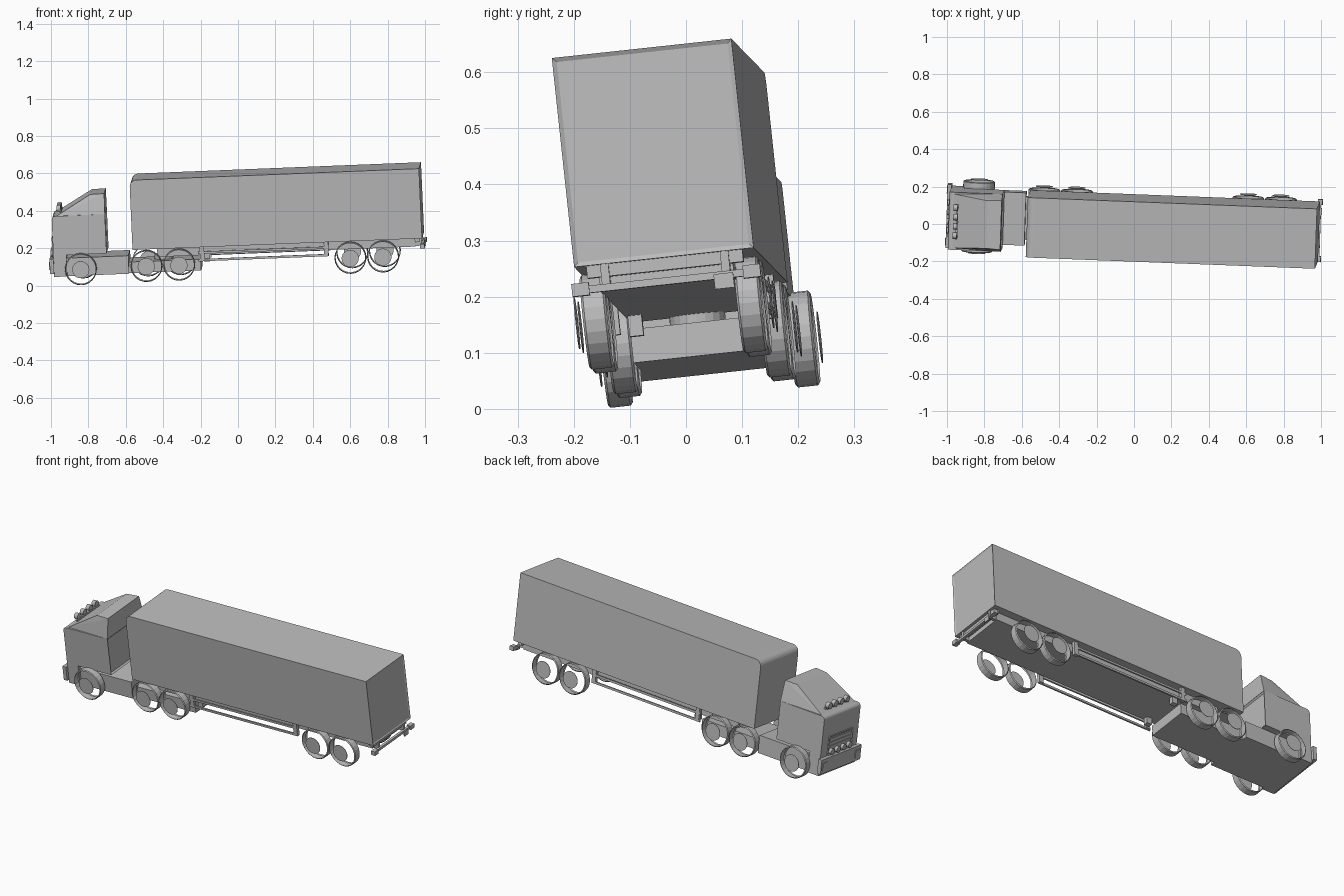
import bpy, bmesh, math
from mathutils import Matrix, Vector

cube = bpy.data.objects.get("Cube")
if cube:
    bpy.data.objects.remove(cube, do_unlink=True)

# Single grey finish
grey = bpy.data.materials.new("plain_grey")
grey.use_nodes = True
grey.diffuse_color = (0.5, 0.5, 0.5, 1)
grey.node_tree.nodes["Principled BSDF"].inputs["Base Color"].default_value = (0.5, 0.5, 0.5, 1)

# Tilted truck frame: length towards the tail, width, height
LONG = Vector((0.9985, -0.039, 0.04)).normalized()
WIDE = Vector((-0.044, -0.106, 0.993)).cross(LONG).normalized()
TALL = LONG.cross(WIDE)
FRAME = Matrix((LONG, WIDE, TALL)).transposed().to_4x4() @ Matrix.Translation((0, 0.024, 0))


def finish(name, bm, fix_normals=True):
    if fix_normals:
        bmesh.ops.recalc_face_normals(bm, faces=bm.faces)
    mesh = bpy.data.meshes.new(name)
    bm.to_mesh(mesh)
    bm.free()
    mesh.materials.append(grey)
    ob = bpy.data.objects.new(name, mesh)
    ob.matrix_world = FRAME
    bpy.context.collection.objects.link(ob)
    return ob


def box_bm(x, y, z):
    """Box between pairs of limits."""
    bm = bmesh.new()
    size = [b - a for a, b in (x, y, z)]
    mid = [(a + b) / 2 for a, b in (x, y, z)]
    bmesh.ops.create_cube(bm, size=1, matrix=Matrix.Translation(mid) @ Matrix.Diagonal((*size, 1)))
    return bm


def box(name, x, y, z):
    return finish(name, box_bm(x, y, z))


def prism_bm(profile, half):
    """Side profile extruded across the width."""
    bm = bmesh.new()
    face = bm.faces.new([bm.verts.new((x, -half, z)) for x, z in profile])
    out = bmesh.ops.extrude_face_region(bm, geom=[face])
    moved = [g for g in out["geom"] if isinstance(g, bmesh.types.BMVert)]
    bmesh.ops.translate(bm, verts=moved, vec=(0, 2 * half, 0))
    bmesh.ops.recalc_face_normals(bm, faces=bm.faces)
    return bm


def rounded_profile(x0, x1, z0, z1, r):
    """Rectangle whose front upper corner is rounded."""
    arc = [(x0 + r - r * math.cos(t * math.pi / 12), z1 - r + r * math.sin(t * math.pi / 12))
           for t in range(7)]
    return [(x0, z0)] + arc + [(x1, z1), (x1, z0)]


def inset_end(bm, direction, border, depth):
    """Frame the flat end facing the direction with a shallow recess."""
    ends = [f for f in bm.faces if f.normal.dot(direction) > 0.99]
    bmesh.ops.inset_region(bm, faces=ends, thickness=border)
    for v in {v for f in ends for v in f.verts}:
        v.co -= direction * depth


def drum(name, centre, radius, length, axis, sides=16):
    bm = bmesh.new()
    turn = Vector((0, 0, 1)).rotation_difference(Vector(axis)).to_matrix().to_4x4()
    bmesh.ops.create_cone(bm, cap_ends=True, segments=sides, radius1=radius, radius2=radius,
                          depth=length, matrix=Matrix.Translation(centre) @ turn)
    return finish(name, bm)


def wheel(name, x, y, hub_y, z=0.138, sides=24):
    """Open tread band with a separate flat hub disc outside it."""
    bm = bmesh.new()
    rings = []
    for dy, r in ((-0.022, 0.08), (-0.018, 0.085), (0.018, 0.085), (0.022, 0.08)):
        rings.append([bm.verts.new((x + r * math.cos(a), y + dy, z + r * math.sin(a)))
                      for a in (2 * math.pi * i / sides for i in range(sides))])
    for a, b in zip(rings, rings[1:]):
        for i in range(sides):
            j = (i + 1) % sides
            bm.faces.new((a[i], b[i], b[j], a[j]))
    finish(name + "_tyre", bm, False)
    drum(name + "_hub", (x, hub_y, z), 0.046, 0.002, (0, 1, 0), sides)


# Trailer body with rounded nose edge and framed rear doors
bm = prism_bm(rounded_profile(-0.55, 1.0, 0.229, 0.604, 0.035), 0.161)
inset_end(bm, Vector((1, 0, 0)), 0.011, 0.004)
finish("trailer_body", bm)
box("trailer_subframe", (-0.42, 0.96), (-0.12, 0.12), (0.182, 0.2295))
box("rear_cross_beam", (0.96, 0.985), (-0.14, 0.14), (0.207, 0.2295))

# Rear bumper, lamps and blank plate
box("rear_bumper", (0.99, 1.005), (-0.168, 0.168), (0.18, 0.193))
box("rear_plate", (1.005, 1.01), (0.085, 0.12), (0.162, 0.189))
for side, s in (("right", -1), ("left", 1)):
    box(f"rear_lamp_{side}", (0.988, 1.013), sorted((s * 0.138, s * 0.169)), (0.176, 0.199))
    box(f"bumper_bracket_{side}", (0.94, 0.995), sorted((s * 0.1, s * 0.115)), (0.185, 0.23))

    # Side guards: two rails between hanging posts
    for level, z in (("upper", 0.198), ("lower", 0.158)):
        box(f"side_rail_{level}_{side}", (-0.2, 0.49), sorted((s * 0.142, s * 0.15)), (z - 0.006, z + 0.006))
    for end, x in (("front", -0.18), ("rear", 0.485)):
        box(f"guard_post_{end}_{side}", (x - 0.012, x + 0.012), sorted((s * 0.132, s * 0.15)), (0.152, 0.23))
    box(f"landing_leg_{side}", (-0.17, -0.14), sorted((s * 0.09, s * 0.115)), (0.145, 0.19))

    # Wheels
    wheel(f"front_wheel_{side}", -0.83, s * 0.168, s * 0.198)
    for i, x in enumerate((-0.48, -0.305, 0.612, 0.787)):
        wheel(f"rear_wheel_{i + 1}_{side}", x, s * 0.138, s * 0.174)

# Tractor chassis and coupling
box("chassis_front", (-0.975, -0.575), (-0.142, 0.142), (0.1, 0.197))
box("chassis_rear", (-0.58, -0.19), (-0.115, 0.115), (0.1, 0.16))
drum("coupling_disc", (-0.39, 0, 0.171), 0.05, 0.024, (0, 0, 1), 20)

# Cab body with recessed rear wall
bm = prism_bm(rounded_profile(-0.975, -0.69, 0.215, 0.426, 0.02), 0.155)
inset_end(bm, Vector((1, 0, 0)), 0.012, 0.008)
finish("cab_body", bm)
box("cab_lower", (-0.975, -0.905), (-0.155, 0.155), (0.1, 0.216))

# Sloped roof fairing
bm = bmesh.new()
for x, half, z in ((-0.95, 0.145, 0.425), (-0.69, 0.155, 0.425), (-0.765, 0.128, 0.533), (-0.69, 0.133, 0.535)):
    for s in (-1, 1):
        bm.verts.new((x, s * half, z))
bmesh.ops.convex_hull(bm, input=bm.verts)
bmesh.ops.dissolve_limit(bm, angle_limit=0.02, verts=bm.verts, edges=bm.edges)
finish("roof_fairing", bm)

# Front bumper and grille
box("front_bumper", (-0.996, -0.974), (-0.17, 0.17), (0.118, 0.198))
bm = box_bm((-0.982, -0.974), (-0.1, 0.1), (0.2, 0.305))
bmesh.ops.recalc_face_normals(bm, faces=bm.faces)
inset_end(bm, Vector((-1, 0, 0)), 0.008, 0.005)
finish("grille", bm)
for i in range(3):
    z = 0.245 + i * 0.02
    box(f"grille_bar_{i + 1}", (-0.981, -0.976), (-0.09, 0.09), (z, z + 0.006))

# Rows of round lamps on grille and roof
box("roof_lamp_bar", (-0.935, -0.925), (-0.095, 0.095), (0.44, 0.449))
for i in range(4):
    y = (i - 1.5) * 0.05
    drum(f"grille_lamp_{i + 1}", (-0.985, y, 0.219), 0.016, 0.016, (1, 0, 0))
    drum(f"roof_lamp_{i + 1}", (-0.938, y, 0.459), 0.017, 0.022, (1, 0, 0))
    box(f"roof_lamp_stem_{i + 1}", (-0.933, -0.927), (y - 0.004, y + 0.004), (0.424, 0.442))
for side, s in (("right", -1), ("left", 1)):
    box(f"bumper_lamp_{side}", (-1.0, -0.995), sorted((s * 0.12, s * 0.16)), (0.138, 0.178))
